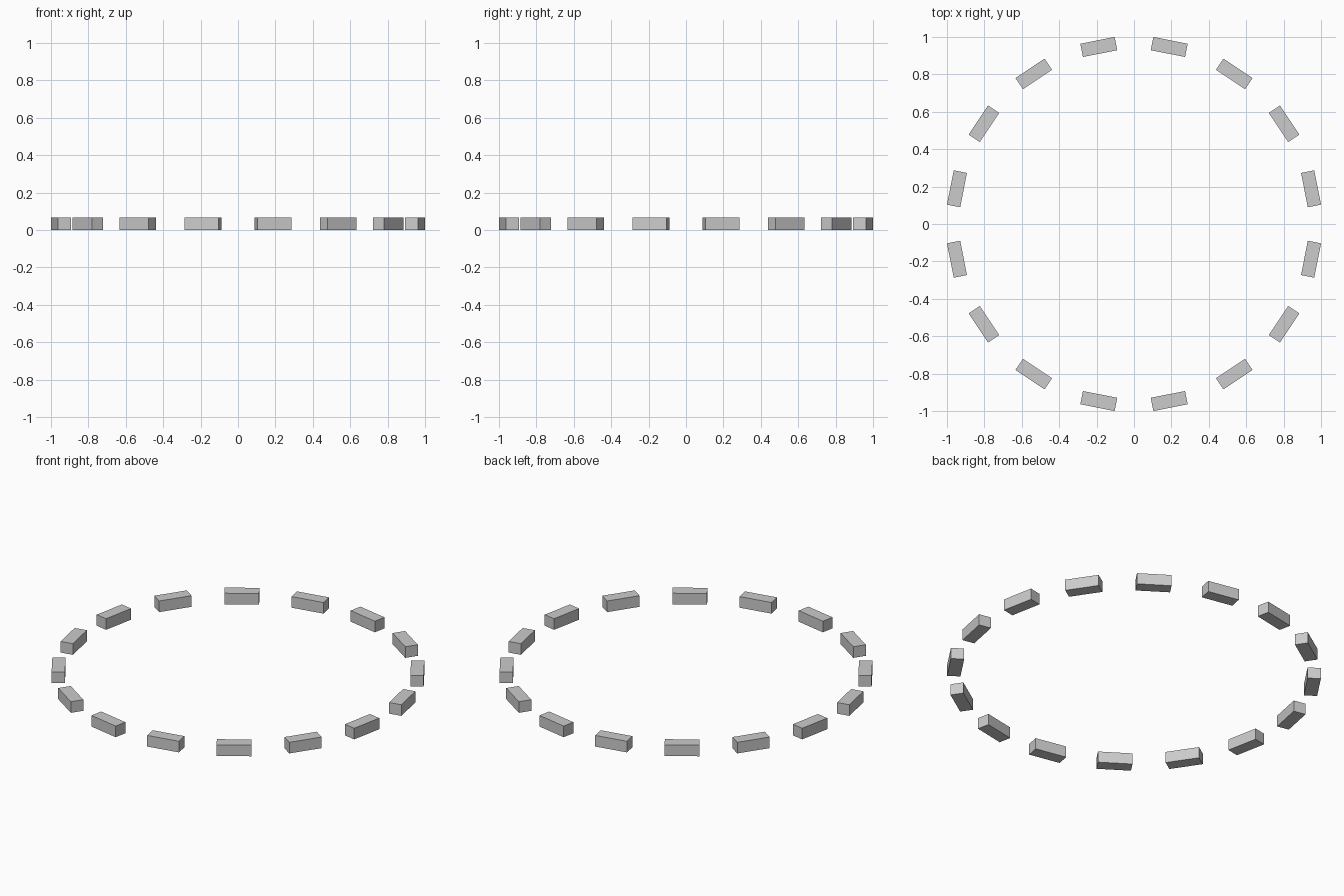
import bpy
from math import cos, sin, pi

if "Cube" in bpy.data.objects:
    bpy.data.objects.remove(bpy.data.objects["Cube"])

COUNT = 16
RADIUS = 0.965                     # ring radius to block centres
DEPTH, LENGTH, HEIGHT = 0.072, 0.187, 0.066

# Ring of separate rectangular blocks, long side along the tangent
for i in range(COUNT):
    a = (i + 0.5) * 2 * pi / COUNT
    bpy.ops.mesh.primitive_cube_add(
        size=1,
        location=(RADIUS * cos(a), RADIUS * sin(a), HEIGHT / 2),
        rotation=(0, 0, a))
    block = bpy.context.object
    block.name = f"ring_block_{i + 1:02d}"
    block.scale = (DEPTH, LENGTH, HEIGHT)
    bpy.ops.object.transform_apply(location=False, rotation=False, scale=True)
